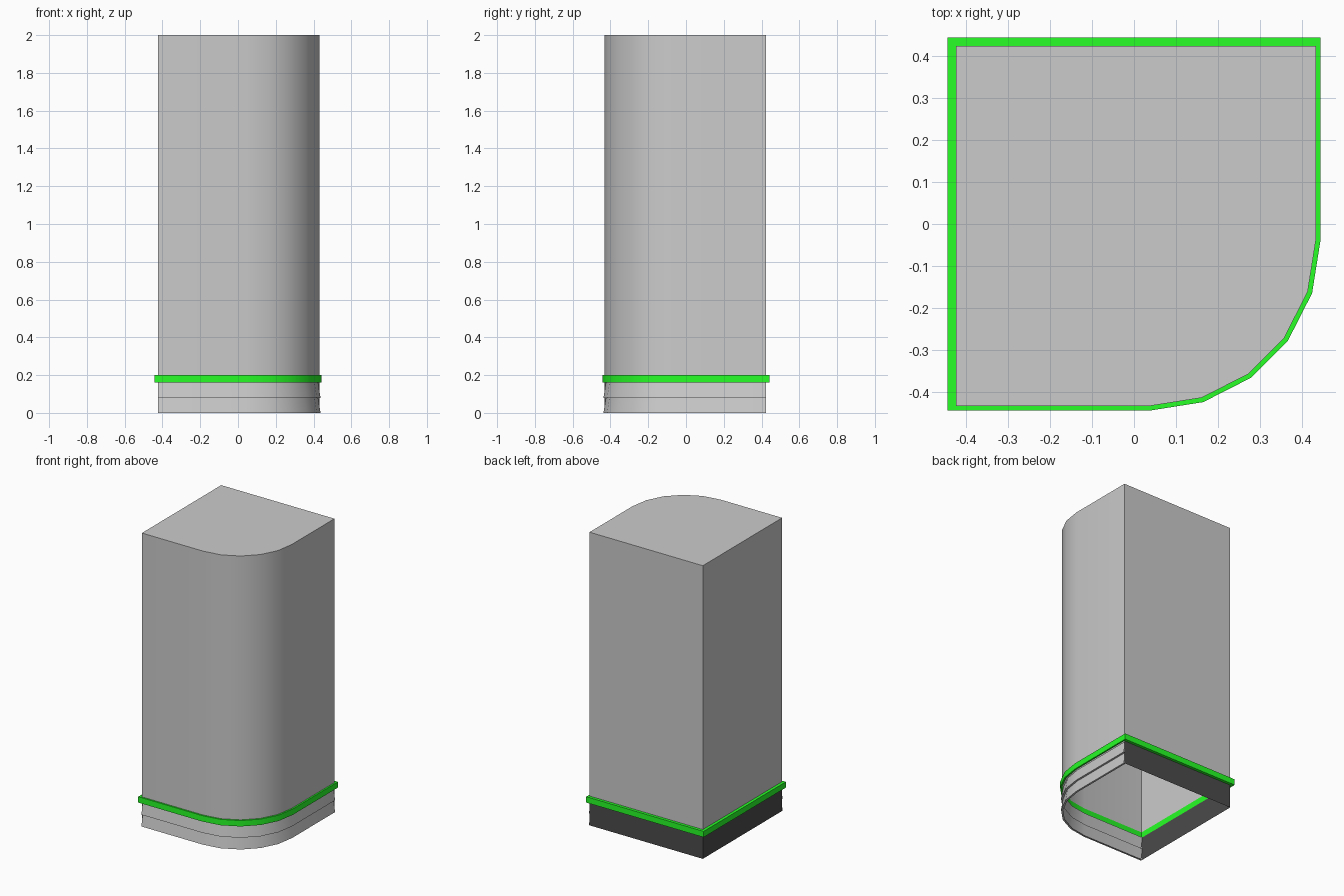
import bpy, bmesh
from math import cos, sin, radians

if "Cube" in bpy.data.objects:
    bpy.data.objects.remove(bpy.data.objects["Cube"])

C = 0.04            # arc centre is (C, -C)
BACK = 0.423        # position of the flat left and back walls


def front_path(face, back):
    """Open path along the front, round the curved corner, then up the right side."""
    r = face - C
    arc = [(C + r * cos(radians(a)), -C + r * sin(radians(a))) for a in range(-90, 1, 18)]
    return [(-back, -face)] + arc + [(face, back)]


def outline(face, back):
    return front_path(face, back) + [(-back, back)]


def loft(name, rings, closed=True, cap_top=False, loop=False, color=None):
    bm = bmesh.new()
    rows = [[bm.verts.new((x, y, z)) for x, y in pts] for pts, z in rings]
    n = len(rows[0])
    pairs = list(zip(rows, rows[1:]))
    if loop:
        pairs.append((rows[-1], rows[0]))
    for a, b in pairs:
        for i in range(n if closed else n - 1):
            j = (i + 1) % n
            bm.faces.new((a[i], a[j], b[j], b[i]))
    if cap_top:
        bm.faces.new(rows[-1])
    me = bpy.data.meshes.new(name)
    bm.to_mesh(me)
    bm.free()
    ob = bpy.data.objects.new(name, me)
    bpy.context.collection.objects.link(ob)
    if color:
        mat = bpy.data.materials.new(name + "_material")
        mat.diffuse_color = color
        mat.use_nodes = True
        mat.node_tree.nodes["Principled BSDF"].inputs["Base Color"].default_value = mat.diffuse_color
        me.materials.append(mat)
    bpy.ops.object.select_all(action='DESELECT')
    ob.select_set(True)
    bpy.context.view_layer.objects.active = ob
    bpy.ops.object.shade_smooth_by_angle(angle=radians(30))
    return ob


# Tall wall shell, closed on top and open underneath
body = outline(0.432, BACK)
loft("wall_body", [(body, 0.2), (body, 2.0)], cap_top=True)

# Green trim band around the wall
trim = outline(0.443, 0.443)
loft("trim_band", [(trim, 0.16), (trim, 0.2), (body, 0.2), (body, 0.16)],
     loop=True, color=(0.02, 1.0, 0.02, 1))

# Two overlapping siding boards on the curved front, each with an underside lip
top, lip = front_path(0.424, BACK), front_path(0.437, BACK)
loft("base_siding", [(top, 0.0), (lip, 0.0), (top, 0.08), (lip, 0.08), (top, 0.16)],
     closed=False)

# Dark plain base walls at the back and left
inner = [(0.432, BACK), (-BACK, BACK), (-BACK, -0.432)]
loft("base_back_walls", [(inner, 0.0), (inner, 0.16)], closed=False,
     color=(0.07, 0.07, 0.07, 1))
